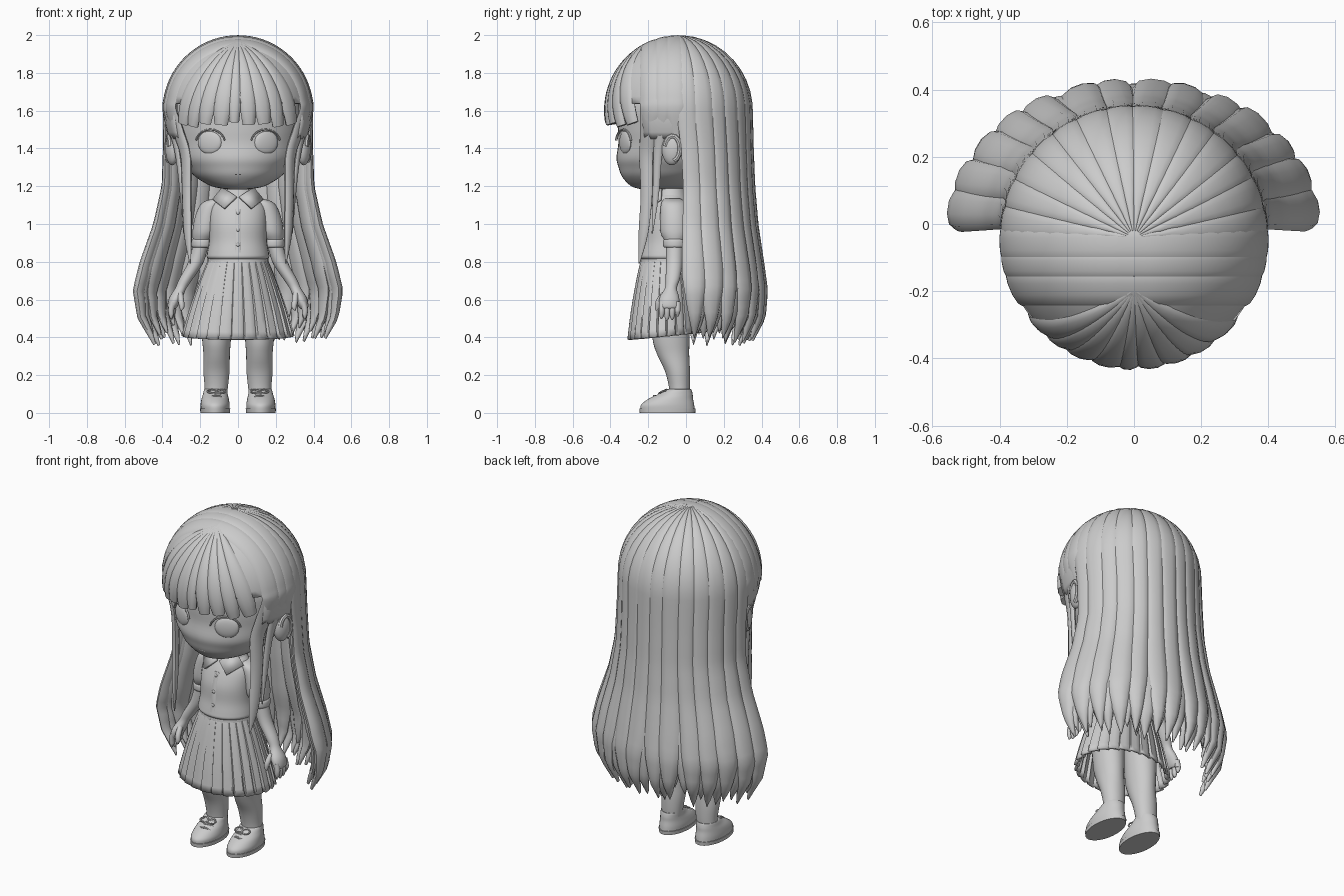
import bpy, bmesh, math, random
from mathutils import Vector

random.seed(4)
cube = bpy.data.objects.get("Cube")
if cube:
    bpy.data.objects.remove(cube, do_unlink=True)

grey = bpy.data.materials.new("plain grey")
grey.use_nodes = True
grey.diffuse_color = (0.6, 0.6, 0.6, 1)
grey.node_tree.nodes["Principled BSDF"].inputs["Base Color"].default_value = (0.6, 0.6, 0.6, 1)
parts = []
SIDES = (("left", 1), ("right", -1))


def finish(name, bm, solid=0):
    """Turn a bmesh into a named object, with optional wall thickness."""
    bmesh.ops.recalc_face_normals(bm, faces=bm.faces)
    mesh = bpy.data.meshes.new(name)
    bm.to_mesh(mesh)
    bm.free()
    ob = bpy.data.objects.new(name, mesh)
    bpy.context.collection.objects.link(ob)
    mesh.materials.append(grey)
    if solid:
        mod = ob.modifiers.new("thickness", "SOLIDIFY")
        mod.thickness, mod.offset = solid, -1
    parts.append(ob)
    return ob


def skin(name, rings, caps=True, solid=0):
    """Join closed rings of points into a surface."""
    bm = bmesh.new()
    rows = [[bm.verts.new(p) for p in ring] for ring in rings]
    n = len(rows[0])
    for a, b in zip(rows, rows[1:]):
        for i in range(n):
            bm.faces.new((a[i], a[(i + 1) % n], b[(i + 1) % n], b[i]))
    if caps:
        bm.faces.new(rows[0])
        bm.faces.new(rows[-1])
    return finish(name, bm, solid)


def spline(pts, n):
    """Catmull-Rom resampling of tuples of any length."""
    p = [pts[0]] + list(pts) + [pts[-1]]
    out = []
    for i in range(1, len(p) - 2):
        for k in range(n):
            t = k / n
            out.append(tuple(0.5 * (2 * b + (c - a) * t + (2 * a - 5 * b + 4 * c - d) * t * t
                                    + (3 * b - a - 3 * c + d) * t ** 3)
                             for a, b, c, d in zip(*p[i - 1:i + 3])))
    return out + [tuple(pts[-1])]


def loft(name, rings, s=1, n=4, seg=32):
    """Stack of level ellipses: (x, y, z, radius x, radius y)."""
    return skin(name, [[(s * (x + rx * math.cos(math.tau * i / seg)),
                         y + ry * math.sin(math.tau * i / seg), z) for i in range(seg)]
                       for x, y, z, rx, ry in spline(rings, n)])


def strand(name, pts, seg=10):
    """Lens-shaped strand along (x, y, z, half width, half thickness); its outside lies on the path."""
    rings = []
    for i, (x, y, z, w, t) in enumerate(pts):
        a, b = pts[max(i - 1, 0)], pts[min(i + 1, len(pts) - 1)]
        along = (Vector(b[:3]) - Vector(a[:3])).normalized()
        out = Vector((x, y + 0.04, max(0, z - 1.6)))
        out = (out - along * out.dot(along)).normalized()
        side = along.cross(out)
        centre = Vector((x, y, z)) - out * t
        rings.append([centre + side * w * math.cos(math.tau * k / seg)
                      + out * t * math.sin(math.tau * k / seg) for k in range(seg)])
    return skin(name, rings)


def ball(name, loc, size, turn=0, seg=24):
    bm = bmesh.new()
    bmesh.ops.create_uvsphere(bm, u_segments=seg, v_segments=seg // 2, radius=1)
    bmesh.ops.scale(bm, vec=size, verts=bm.verts)
    ob = finish(name, bm)
    ob.location, ob.rotation_euler.z = loc, turn
    return ob


def dome(u):
    """Point on the hair dome for a unit direction."""
    return (0.4 * u[0], -0.04 + 0.395 * u[1], 1.6 + 0.4 * u[2])


# Head
def span(z, half, front, back):
    return (0, (front + back) / 2, z, half, (back - front) / 2)


loft("head", [span(1.183, .05, -.23, -.05), span(1.2, .14, -.29, .06), span(1.25, .225, -.338, .14),
              span(1.3, .27, -.357, .19), span(1.35, .303, -.368, .215), span(1.43, .325, -.358, .24),
              span(1.52, .336, -.36, .25), span(1.65, .33, -.35, .25), span(1.8, .22, -.25, .18)], seg=48)
strand("mouth", [(x, -.345 + x * x * 2, 1.262 + x * x * 3, .003, .003) for x in (-.03, -.015, 0, .015, .03)], 6)
for label, s in SIDES:
    ball(label + "_eye", (s * .15, -.321, 1.432), (.068, .018, .062), s * .42)
    lash = [(s * (.15 + .078 * math.cos(a)), -.337 + .04 * math.cos(a), 1.432 + .068 * math.sin(a), .005, .007)
            for a in [math.radians(d) for d in range(10, 171, 16)]]
    strand(label + "_lash", lash, 8)
    ball(label + "_ear", (s * .348, -.076, 1.395), (.034, .054, .084), s * -.3)
    rim = [(s * (.381 + .008 * math.cos(a)), -.072 + .04 * math.cos(a), 1.4 + .066 * math.sin(a), .014, .014)
           for a in [math.radians(d) for d in range(-80, 171, 25)]]
    strand(label + "_ear_rim", rim, 8)

# Hair dome under the strands
bm = bmesh.new()
bmesh.ops.create_uvsphere(bm, u_segments=48, v_segments=32, radius=1)
for v in bm.verts:
    v.co = dome(v.co * 0.98)
low = [f for f in bm.faces if f.calc_center_median().z < (1.62 if f.calc_center_median().y < -.22 else 1.46)]
bmesh.ops.delete(bm, geom=low, context="FACES")
finish("hair_dome", bm, .02)

# Back hair: strands from the crown, spreading toward the tips (z, half width, depth, centre y)
FLOW = [(1.6, .4, .395, -.04), (1.4, .398, .372, -.012), (1.2, .405, .368, 0), (1.0, .45, .385, 0),
        (.8, .522, .415, 0), (.65, .56, .436, 0), (.5, .535, .425, 0), (.34, .44, .34, 0)]


def flow(z):
    for (z0, *a), (z1, *b) in zip(FLOW, FLOW[1:]):
        if z >= z1:
            f = (z0 - z) / (z0 - z1)
            return [p + (q - p) * f for p, q in zip(a, b)]


def back_layer(name, count, limit, scale, start, tips):
    step = 2 * limit / (count - 1)
    for i in range(count):
        a = math.radians(-limit + step * i)
        tip = random.uniform(*tips)
        drift = random.uniform(-.08, .08) * math.cos(a)
        broad = random.uniform(.6, .72) * math.radians(step)
        pts = []
        for th in range(start, 90, 9):
            r = math.sin(math.radians(th))
            u = (r * math.sin(a), r * math.cos(a), math.cos(math.radians(th)))
            pts.append((*dome([c * scale for c in u]), .4 * r * broad, .005 + .013 * r))
        rows = 26
        for k in range(rows + 1):
            z = 1.6 + (tip - 1.6) * k / rows
            hx, hy, cy = flow(z)
            b = a + drift * max(0, 1.1 - z)
            taper = min(1, max(.002, (z - tip) / .36)) ** .62
            pts.append((scale * hx * math.sin(b), cy + scale * hy * math.cos(b), z, (hx + hy) / 2 * broad * taper,
                        (.018 + .018 * min(1, 1.6 - z)) * (.2 + .8 * taper)))
        strand(f"{name}_{i + 1}", pts)


back_layer("back_hair", 14, 83, 1, 3, (.345, .4))
back_layer("middle_back_hair", 13, 79, .965, 66, (.36, .45))
back_layer("inner_back_hair", 12, 74, .91, 66, (.38, .48))

# Side hair: bands from the parting, two of them hanging in front of each ear
TAILS = [("temple_band", -.06, .06, [(.37, -.05, 1.46, .03, .012)]),
         ("rear_side_lock", -.125, .05, [(.355, -.14, 1.47, .035, .015), (.328, -.155, 1.35, .024, .014),
                                         (.305, -.165, 1.15, .018, .012), (.29, -.18, .95, .003, .003)]),
         ("front_side_lock", -.195, .06, [(.325, -.212, 1.47, .048, .018), (.292, -.222, 1.35, .042, .02),
                                          (.288, -.22, 1.15, .036, .02), (.278, -.235, .95, .03, .016),
                                          (.255, -.25, .79, .003, .003)])]
for label, s in SIDES:
    for name, y, w, tail in TAILS:
        k = math.sqrt(1 - ((y + .04) / .395) ** 2)
        pts = []
        for d in range(0, 91, 10):
            t = math.radians(d)
            pts.append((.4 * k * math.sin(t), y, 1.6 + .4 * k * math.cos(t), w, .016))
        strand(f"{label}_{name}", [(s * p[0], *p[1:]) for p in spline(pts + tail, 4)])

# Fringe fanning out from the parting, in uneven clumps
root = Vector((0, -.4, .916)).normalized()
for i, (b, e, broad) in enumerate(((-51, -10, .058), (-40, -12, .052), (-28, -10, .058), (-14, -11, .06), (-3, -9, .04),
                                   (9, -11, .054), (22, -10, .058), (35, -12, .054), (49, -10, .062))):
    b, e = math.radians(b), math.radians(e)
    end = Vector((math.sin(b) * math.cos(e), -math.cos(b) * math.cos(e), math.sin(e)))
    pts = []
    for k in range(17):
        f = .02 + .98 * k / 16
        w = (.006 + broad * f ** .8) * (1 if k < 11 else 1 - .45 * ((k - 10) / 6) ** 1.5)
        pts.append((*dome(root.slerp(end, f)), w, .01 + .012 * f))
    strand(f"fringe_{i + 1}", pts)

# Neck and blouse
loft("neck", [(0, -.08, 1.08, .075, .07), (0, -.08, 1.24, .07, .068)])
loft("blouse", [span(.81, .152, -.235, .03), span(.825, .165, -.25, .038), span(.85, .163, -.247, .035),
                span(.91, .153, -.235, .02), span(1.0, .152, -.228, .012), span(1.08, .148, -.2, .01),
                span(1.13, .12, -.172, .003), span(1.17, .08, -.145, -.005)])
loft("collar_band", [(0, -.078, 1.13, .11, .09), (0, -.078, 1.165, .092, .08), (0, -.078, 1.188, .082, .074)])
for label, s in SIDES:
    bm = bmesh.new()
    flap = [(.004, -.188, 1.14), (.07, -.21, 1.078), (.13, -.13, 1.125), (.078, -.125, 1.187)]
    bm.faces.new([bm.verts.new((s * x, y, z)) for x, y, z in flap])
    finish(label + "_collar_flap", bm, .014)
strand("button_strip", [(0, -.206, 1.08, .018, .008), (0, -.231, 1.0, .018, .008), (0, -.238, .91, .018, .008),
                        (0, -.25, .85, .018, .008)], 8)
for i, (y, z) in enumerate(((-.213, 1.06), (-.234, .97), (-.241, .89))):
    ball(f"button_{i + 1}", (0, y, z), (.01, .005, .01), seg=12)

# Pleated skirt
rings = []
PLEATS = 26
for z, rx, ry in spline([(.825, .15, .13), (.79, .165, .143), (.7, .2, .163), (.55, .25, .188), (.4, .29, .205)], 3):
    f = (.825 - z) / .425
    ring = []
    for p in range(PLEATS):
        for q, fold in ((.04, 1), (.5, .5), (.82, .1), (.96, -1)):
            t = math.tau * (p + q) / PLEATS
            r = 1 + fold * (.01 + .024 * f)
            ring.append((rx * r * math.cos(t), -.1 + ry * r * math.sin(t), z + f * (.008 + .02 * math.sin(t))))
    rings.append(ring)
skin("skirt", rings, caps=False, solid=.015)
loft("waistband", [(0, -.1, .785, .163, .143), (0, -.1, .825, .16, .138)])

# Arms, legs and shoes
for label, s in SIDES:
    loft(label + "_sleeve", [(.1, -.07, 1.135, .03, .04), (.135, -.066, 1.11, .058, .065), (.16, -.062, 1.04, .067, .075),
                             (.175, -.06, .96, .066, .076), (.188, -.06, .915, .05, .056)], s)
    loft(label + "_cuff", [(.19, -.06, .875, .05, .054), (.19, -.06, .885, .056, .061),
                           (.189, -.06, .91, .056, .061), (.189, -.06, .92, .05, .054)], s)
    loft(label + "_arm", [(.19, -.06, .92, .042, .045), (.222, -.062, .8, .041, .044), (.275, -.07, .71, .036, .038),
                          (.303, -.08, .66, .03, .032), (.329, -.088, .61, .035, .052),
                          (.346, -.09, .565, .027, .052), (.348, -.09, .55, .016, .04)], s, seg=20)
    for i in range(4):
        y = -.132 + .029 * i
        tip = (.497, .488, .492, .51)[i]
        path = [(.36, y, .59, .016, .016), (.37, y, .545, .016, .016),
                (.364, y, tip + .015, .013, .013), (.356, y, tip, .005, .005)]
        strand(f"{label}_finger_{i + 1}", [(s * p[0], *p[1:]) for p in spline(path, 3)], 10)
    path = [(.32, -.12, .63, .015, .015), (.316, -.15, .59, .016, .016),
            (.308, -.157, .555, .013, .013), (.304, -.157, .54, .004, .004)]
    strand(label + "_thumb", [(s * p[0], *p[1:]) for p in spline(path, 3)], 10)
    loft(label + "_leg", [(.115, -.085, .6, .09, .1), (.114, -.08, .4, .077, .098), (.113, -.068, .31, .07, .085),
                          (.114, -.045, .22, .069, .066), (.115, -.035, .14, .062, .056), (.118, -.035, .08, .058, .052)], s)
    loft(label + "_sole", [(.121, -.098, 0, .078, .147), (.121, -.098, .022, .08, .149)], s, 1)
    loft(label + "_shoe", [(.121, -.098, .02, .076, .144), (.121, -.097, .045, .077, .14), (.121, -.08, .075, .072, .117),
                           (.12, -.055, .1, .065, .09), (.118, -.036, .125, .06, .064), (.118, -.035, .118, .05, .055)], s)
    for i, (y, z) in enumerate(((-.175, .09), (-.148, .102), (-.122, .113))):
        lace = [(s * (.12 + x), y + abs(x) * .3, z - x * x * 8, .006, .006) for x in (-.045, -.022, 0, .022, .045)]
        strand(f"{label}_lace_{i + 1}", lace, 8)
    for i, d in enumerate((-1, 1)):
        loop = [(s * (.12 + d * .024 * (1 - math.cos(a))), -.125 - .018 * math.sin(a), .115 - .008 * math.sin(a), .005, .005)
                for a in [math.radians(q) for q in range(0, 361, 40)]]
        strand(f"{label}_bow_{i + 1}", loop, 6)

# Smooth shading with crisp creases
bpy.ops.object.select_all(action="DESELECT")
for ob in parts:
    ob.select_set(True)
bpy.context.view_layer.objects.active = parts[0]
bpy.ops.object.shade_smooth_by_angle(angle=math.radians(40))
